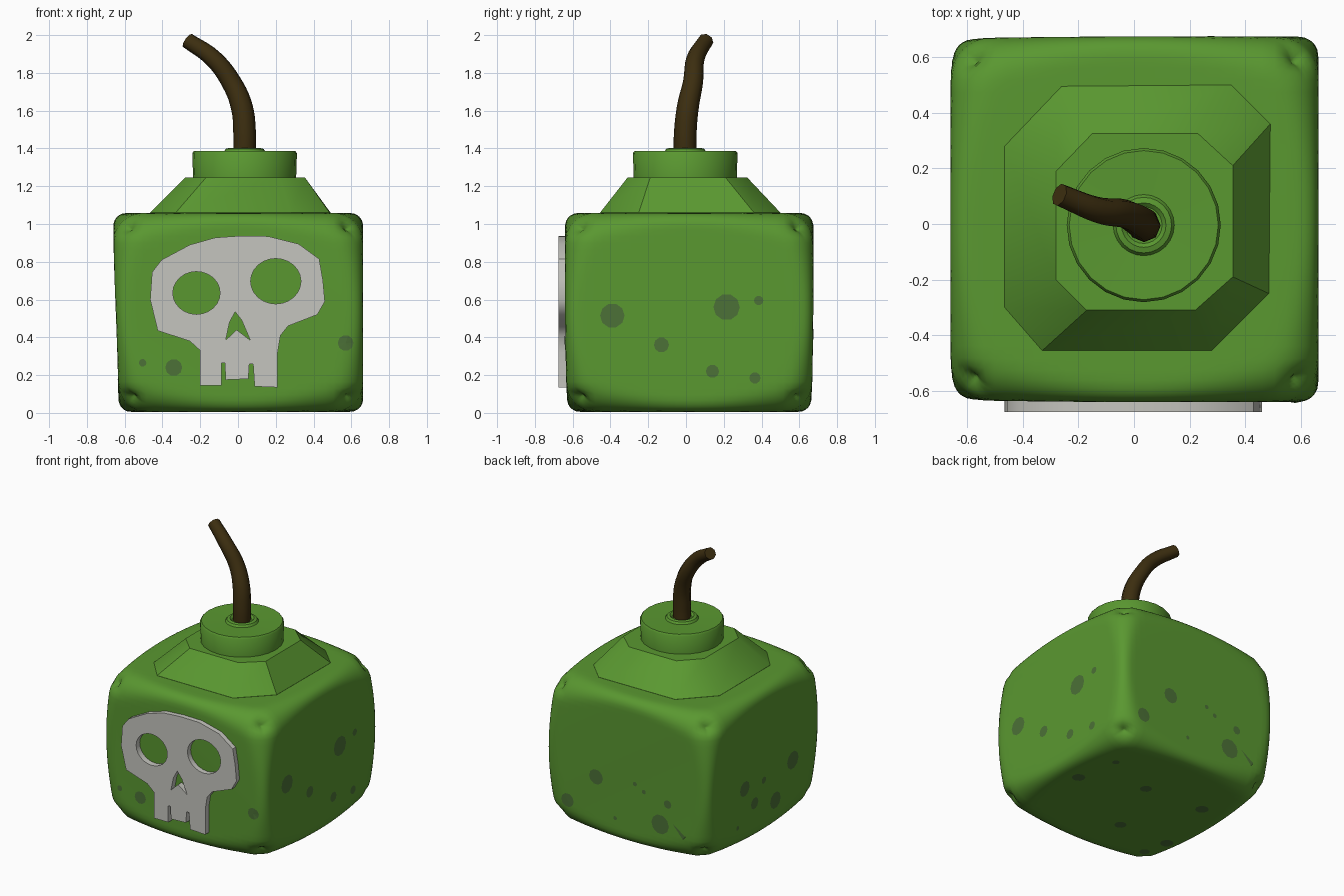
import bpy, bmesh, math
from mathutils import Vector
from mathutils.bvhtree import BVHTree

if "Cube" in bpy.data.objects:
    bpy.data.objects.remove(bpy.data.objects["Cube"])


def material(name, rgb):
    m = bpy.data.materials.new(name)
    m.diffuse_color = (*rgb, 1)
    m.use_nodes = True
    m.node_tree.nodes["Principled BSDF"].inputs["Base Color"].default_value = m.diffuse_color
    return m


GREEN = material("green", (0.102, 0.314, 0.03))
SPOT = material("dark_green", (0.072, 0.165, 0.038))
BONE = material("bone_grey", (0.56, 0.56, 0.52))
BROWN = material("dark_brown", (0.045, 0.027, 0.005))


def smooth(ob, angle):
    bpy.ops.object.select_all(action='DESELECT')
    ob.select_set(True)
    bpy.context.view_layer.objects.active = ob
    bpy.ops.object.shade_smooth_by_angle(angle=math.radians(angle))


def finish(name, bm, mat, angle=40):
    bmesh.ops.recalc_face_normals(bm, faces=bm.faces)
    me = bpy.data.meshes.new(name)
    bm.to_mesh(me)
    bm.free()
    me.materials.append(mat)
    ob = bpy.data.objects.new(name, me)
    bpy.context.collection.objects.link(ob)
    smooth(ob, angle)
    return ob


def loft(bm, rings, cap=True):
    """Skin a stack of equal-length point rings."""
    vs = [[bm.verts.new(p) for p in ring] for ring in rings]
    n = len(vs[0])
    for a, b in zip(vs, vs[1:]):
        for i in range(n):
            bm.faces.new((a[i], a[(i + 1) % n], b[(i + 1) % n], b[i]))
    if cap:
        bm.faces.new(vs[0][::-1])
        bm.faces.new(vs[-1])


# Lumpy rounded block: edge radius grows toward the corners
HALF = Vector((0.65, 0.652, 0.527))
CENTRE = Vector((0.003, 0.017, 0.532))
bm = bmesh.new()
bmesh.ops.create_cube(bm, size=2)
bmesh.ops.subdivide_edges(bm, edges=bm.edges[:], cuts=27, use_grid_fill=True)
for v in bm.verts:
    u = Vector([0.4 * c + 0.6 * math.sin(c * math.pi / 2) for c in v.co])
    r = 0.07 + 0.15 * min(abs(c) for c in u) ** 2
    p = Vector([c * h for c, h in zip(u, HALF)])
    core = Vector([max(-(h - r), min(h - r, c)) for c, h in zip(p, HALF)])
    p = core + (p - core).normalized() * r
    side = p.x / HALF.x
    p.x += (0.01 if side > 0 else -0.014 * math.sin(p.z * 2.8)) * side * side
    p.y *= 1 + 0.008 * math.sin(3 * p.z + 2 * p.x)
    v.co = p + CENTRE
body = finish("body", bm, GREEN, 60)

# Sloped shoulder with cut corners
base = [(-.465, -.3), (-.33, -.455), (.28, -.455), (.485, -.25),
        (.49, .36), (.35, .5), (-.26, .495), (-.465, .28)]
top = [(-.28, -.2), (-.17, -.31), (.22, -.31), (.355, -.19),
       (.355, .21), (.23, .325), (-.15, .325), (-.28, .19)]
bm = bmesh.new()
loft(bm, [[(x, y, 1.03) for x, y in base], [(x, y, 1.06) for x, y in base],
          [(x, y, 1.245) for x, y in top]])
finish("shoulder", bm, GREEN, 35)

# Round neck with a raised collar around the fuse
profile = [(.272, 1.22), (.277, 1.375), (.268, 1.387), (.11, 1.383),
           (.1, 1.398), (.08, 1.403), (.066, 1.39)]
bm = bmesh.new()
loft(bm, [[(.035 + r * math.cos(a), -.004 + r * math.sin(a), z)
           for a in [math.tau * i / 24 for i in range(24)]] for r, z in profile])
finish("neck", bm, GREEN, 40)


def curve_mesh(name, curve, mat, angle, rotation=(0, 0, 0), location=(0, 0, 0)):
    ob = bpy.data.objects.new(name, curve)
    bpy.context.collection.objects.link(ob)
    ob.rotation_euler, ob.location = rotation, location
    curve.materials.append(mat)
    bpy.ops.object.select_all(action='DESELECT')
    ob.select_set(True)
    bpy.context.view_layer.objects.active = ob
    bpy.ops.object.convert(target='MESH')
    smooth(bpy.context.object, angle)


# Bent tapering fuse
path = [(.035, -.005, 1.36, .06), (.035, -.004, 1.48, .06), (.02, .01, 1.62, .058),
        (-.035, .037, 1.75, .053), (-.13, .05, 1.875, .048), (-.268, .105, 1.972, .042)]
cu = bpy.data.curves.new("fuse", 'CURVE')
cu.dimensions = '3D'
cu.bevel_depth, cu.bevel_resolution = 1, 2
cu.use_fill_caps = True
cu.resolution_u = 5
sp = cu.splines.new('BEZIER')
sp.bezier_points.add(len(path) - 1)
for b, (x, y, z, r) in zip(sp.bezier_points, path):
    b.co, b.radius = (x, y, z), r
    b.handle_left_type = b.handle_right_type = 'AUTO'
curve_mesh("fuse", cu, BROWN, 50)

# Skull plate: outline with eye and nose holes, extruded
outline = [(-.465, .6), (-.455, .745), (-.405, .81), (-.255, .89), (-.12, .928),
           (.01, .937), (.16, .935), (.32, .895), (.43, .815), (.45, .7), (.46, .59),
           (.42, .52), (.265, .46), (.225, .41), (.21, .32), (.21, .135), (.088, .14),
           (.08, .26), (.06, .26), (.055, .18), (-.065, .175), (-.07, .265),
           (-.087, .265), (-.087, .145), (-.2, .145), (-.2, .33), (-.255, .38),
           (-.425, .435)]
nose = [(-.015, .535), (.02, .49), (.065, .385), (-.008, .44), (-.065, .385), (-.045, .48)]


def ellipse(cx, cy, rx, ry, n=24):
    return [(cx + rx * math.cos(math.tau * i / n), cy + ry * math.sin(math.tau * i / n))
            for i in range(n)]


cu = bpy.data.curves.new("skull_plate", 'CURVE')
cu.dimensions, cu.fill_mode, cu.extrude = '2D', 'BOTH', .035
for loop in (outline, nose, ellipse(-.22, .635, .125, .113), ellipse(.2, .697, .133, .12)):
    sp = cu.splines.new('POLY')
    sp.points.add(len(loop) - 1)
    for pt, (x, y) in zip(sp.points, loop):
        pt.co = (x, y, 0, 1)
    sp.use_cyclic_u = True
curve_mesh("skull_plate", cu, BONE, 40, (math.pi / 2, 0, 0), (0, -.64, 0))

# Spots: thin discs projected onto each side (a, b, radius)
tree = BVHTree.FromPolygons([v.co for v in body.data.vertices],
                            [p.vertices[:] for p in body.data.polygons])
sides = {
    "front": ((0, -1, 0), lambda a, b: (a, -2, b),
              [(-.505, .265, .02), (-.34, .24, .045), (.57, .37, .042)]),
    "right": ((1, 0, 0), lambda a, b: (2, a, b),
              [(-.39, .515, .065), (-.13, .36, .04), (.215, .56, .07),
               (.385, .595, .025), (.14, .22, .035), (.365, .185, .03)]),
    "back": ((0, 1, 0), lambda a, b: (a, 2, b),
             [(.25, .43, .055), (.48, .2, .05), (-.26, .22, .07), (-.32, .38, .03),
              (-.06, .46, .016), (-.13, .42, .016), (.1, .17, .014)]),
    "left": ((-1, 0, 0), lambda a, b: (-2, a, b),
             [(.25, .42, .055), (.03, .4, .025), (.13, .27, .042),
              (-.11, .2, .06), (-.3, .42, .065), (.32, .16, .016)]),
    "bottom": ((0, 0, -1), lambda a, b: (a, b, -2),
               [(.5, .03, .045), (.065, .2, .04), (-.5, -.26, .045), (-.11, -.27, .04),
                (-.39, .23, .045), (-.46, -.44, .035), (.44, .34, .025)]),
}


def project(bm, n, start):
    hit = tree.ray_cast(Vector(start), -n)[0]
    return bm.verts.new(hit + n * .004)


for side, (normal, place, spots) in sides.items():
    n = Vector(normal)
    bm = bmesh.new()
    shapes = [((a, b), ellipse(a, b, r, r, 10)) for a, b, r in spots]
    if side == "back":  # scratch near the lower corner
        shapes.append(((-.45, .17), [(-.36, .25), (-.44, .16), (-.56, .1), (-.46, .185)]))
    for mid, rim in shapes:
        c = project(bm, n, place(*mid))
        vs = [project(bm, n, place(*q)) for q in rim]
        for i in range(len(vs)):
            f = bm.faces.new((c, vs[i], vs[(i + 1) % len(vs)]))
            f.normal_update()
            if f.normal.dot(n) < 0:
                f.normal_flip()
    me = bpy.data.meshes.new(side + "_spots")
    bm.to_mesh(me)
    bm.free()
    me.materials.append(SPOT)
    bpy.context.collection.objects.link(bpy.data.objects.new(side + "_spots", me))
